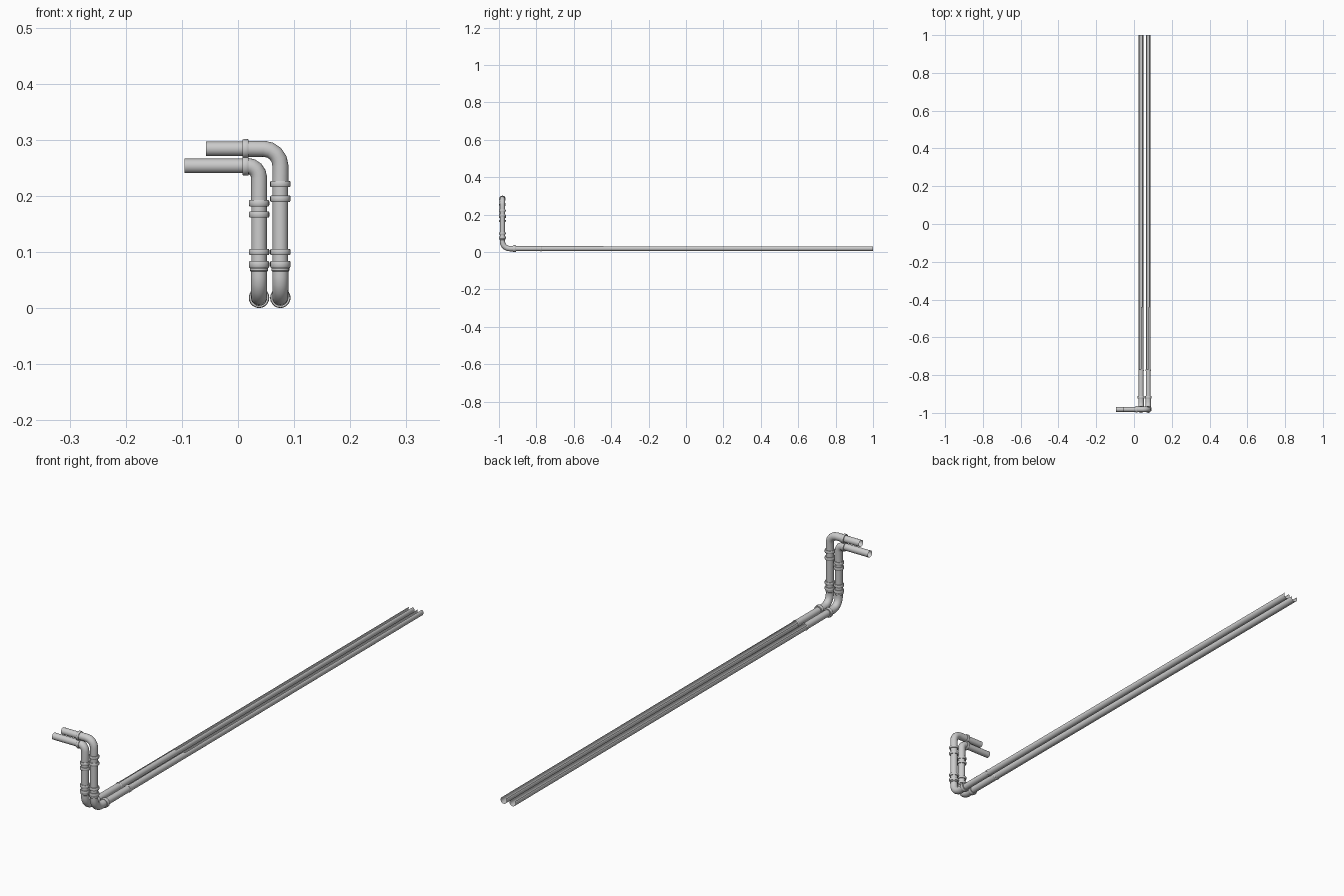
import bpy
import bmesh
from math import sin, cos, radians, pi
from mathutils import Vector

if "Cube" in bpy.data.objects:
    bpy.data.objects.remove(bpy.data.objects["Cube"], do_unlink=True)

SIDES = 20
PIPE, SLEEVE, RING = 0.0128, 0.0143, 0.0183
FRONT_Y, FLOOR_Z = -0.9815, 0.0185
X, Y, Z = Vector((1, 0, 0)), Vector((0, 1, 0)), Vector((0, 0, 1))
parts = []


def sweep(name, points, radii, side, arc=(0, 360)):
    """Sweep a ring, or an open arc of it, along a planar path."""
    bm = bmesh.new()
    closed = arc[1] - arc[0] == 360
    count = SIDES if closed else SIDES + 1
    rings = []
    for i, p in enumerate(points):
        ahead = points[min(i + 1, len(points) - 1)] - p
        behind = p - points[max(i - 1, 0)]
        tangent = (ahead.normalized() + behind.normalized()).normalized()
        up = side.cross(tangent)
        ring = []
        for k in range(count):
            a = radians(arc[0] + (arc[1] - arc[0]) * k / SIDES)
            ring.append(bm.verts.new(p + radii[i] * (side * cos(a) + up * sin(a))))
        rings.append(ring)
    for r, s in zip(rings, rings[1:]):
        for k in range(SIDES):
            n = (k + 1) % count
            bm.faces.new((r[k], r[n], s[n], s[k]))
    bmesh.ops.recalc_face_normals(bm, faces=bm.faces)
    mesh = bpy.data.meshes.new(name)
    bm.to_mesh(mesh)
    bm.free()
    obj = bpy.data.objects.new(name, mesh)
    bpy.context.collection.objects.link(obj)
    parts.append(obj)


def straight(name, a, b, side, radius=PIPE, arc=(0, 360)):
    sweep(name, [a, b], [radius] * 2, side, arc)


def elbow(name, start, corner, end, bend, side, steps=5):
    """Right-angle bend with straight leads at both ends."""
    u, v = (start - corner).normalized(), (end - corner).normalized()
    centre = corner + (u + v) * bend
    path = [start]
    for i in range(steps + 1):
        a = pi / 2 * i / steps
        path.append(centre - v * bend * cos(a) - u * bend * sin(a))
    path.append(end)
    sweep(name, path, [SLEEVE] * len(path), side)


def collar(name, centre, axis, side, width, radius=RING):
    """Rounded band around a pipe."""
    h = width / 2
    profile = [(-h, PIPE), (-h, radius * 0.93), (-h * 0.6, radius),
               (h * 0.6, radius), (h, radius * 0.93), (h, PIPE)]
    # nudge the end rings so every step has a length
    points = [centre + axis * (d + i * 1e-5) for i, (d, r) in enumerate(profile)]
    sweep(name, points, [r for d, r in profile], side)


def pipe_run(label, x, top_z, tip_x, bend, upper_collars):
    def at(px, py, pz):
        return Vector((px, py, pz))

    top = at(x, FRONT_Y, top_z)
    foot = at(x, FRONT_Y, FLOOR_Z)
    join_z = upper_collars[0]

    # Upper arm and its elbow
    straight(label + "_upper_arm", at(tip_x, FRONT_Y, top_z),
             at(0.015, FRONT_Y, top_z), Y)
    collar(label + "_arm_collar", at(0.0135, FRONT_Y, top_z), X, Y, 0.011, 0.0175)
    elbow(label + "_upper_elbow", at(0.014, FRONT_Y, top_z), top,
          at(x, FRONT_Y, join_z), bend, Y, 4)

    # Riser with collars
    straight(label + "_riser", at(x, FRONT_Y, 0.07), at(x, FRONT_Y, join_z), X, 0.0138)
    for i, (z, w) in enumerate(zip(upper_collars, (0.011, 0.011))):
        collar(f"{label}_upper_collar_{i + 1}", at(x, FRONT_Y, z), Z, X, w)
    collar(label + "_lower_collar_1", at(x, FRONT_Y, 0.1), Z, X, 0.011)
    collar(label + "_lower_collar_2", at(x, FRONT_Y, 0.078), Z, X, 0.012)
    collar(label + "_lower_collar_lip", at(x, FRONT_Y, 0.069), Z, X, 0.007, 0.016)

    # Lower elbow turning back along the floor
    elbow(label + "_lower_elbow", at(x, FRONT_Y, 0.07), foot,
          at(x, -0.92, FLOOR_Z), 0.038, X)
    collar(label + "_floor_collar", at(x, -0.917, FLOOR_Z), Y, X, 0.014)

    # Floor pipe, opening along its top toward the back
    straight(label + "_floor_pipe", at(x, -0.92, FLOOR_Z), at(x, -0.775, FLOOR_Z), X)
    collar(label + "_floor_joint", at(x, -0.775, FLOOR_Z), Y, X, 0.008, 0.0145)
    straight(label + "_slotted_pipe", at(x, -0.775, FLOOR_Z), at(x, -0.44, FLOOR_Z),
             X, PIPE, (-220, 90))
    straight(label + "_open_pipe", at(x, -0.44, FLOOR_Z), at(x, 1, FLOOR_Z),
             X, PIPE, (-220, 60))


pipe_run("inner", 0.0375, 0.2535, -0.095, 0.021, (0.187, 0.167))
pipe_run("outer", 0.0755, 0.284, -0.057, 0.03, (0.221, 0.195))

# Smooth the round surfaces and keep the collar rims crisp
bpy.ops.object.select_all(action='DESELECT')
for obj in parts:
    obj.select_set(True)
bpy.context.view_layer.objects.active = parts[0]
bpy.ops.object.shade_smooth_by_angle(angle=radians(35))
